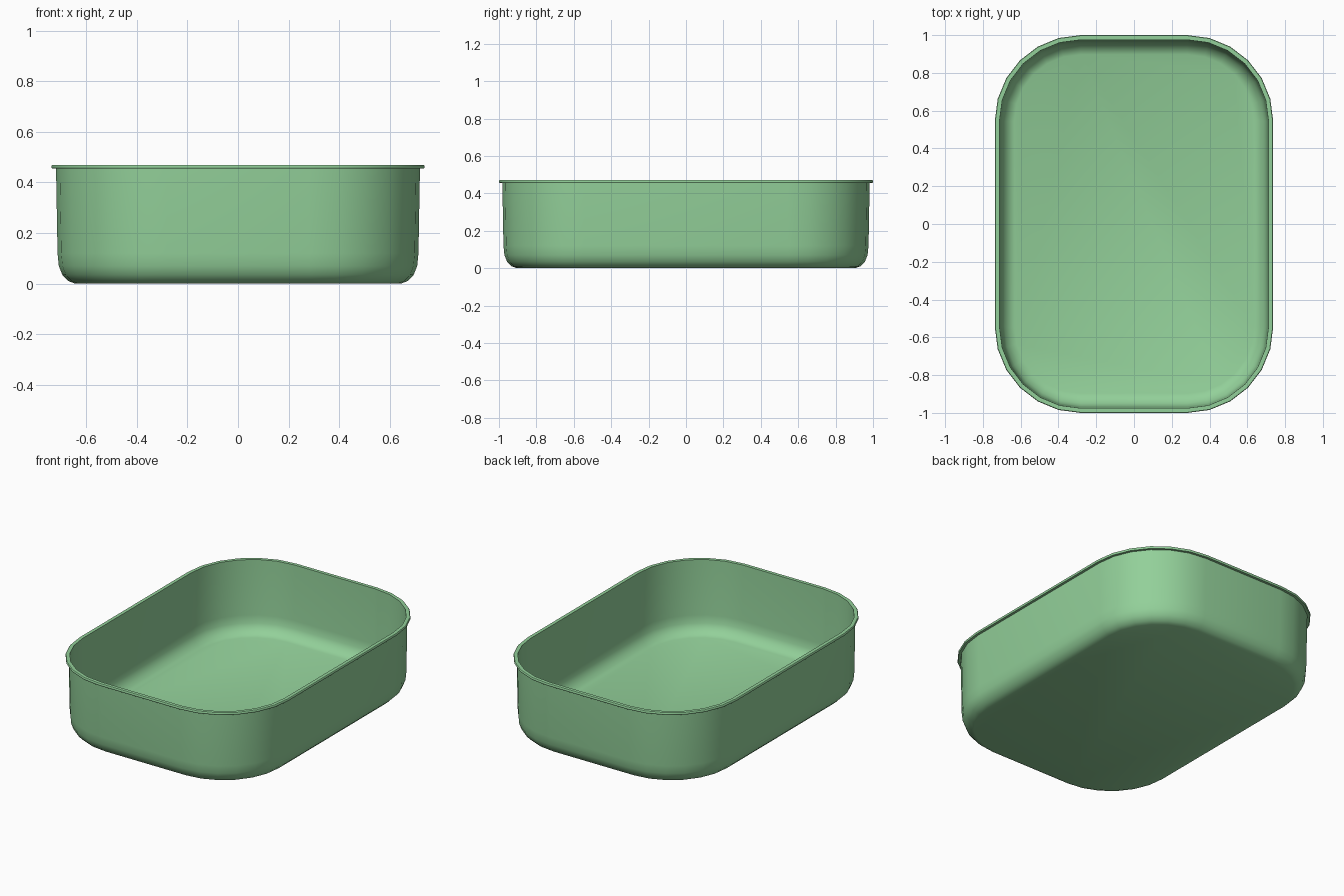
import bpy
import bmesh
from math import cos, sin, pi, radians

cube = bpy.data.objects.get("Cube")
if cube:
    bpy.data.objects.remove(cube, do_unlink=True)

HALF_X, HALF_Y, HEIGHT = 0.737, 1.0, 0.47
CORNER, STEPS, WALL = 0.455, 6, 0.008

# One green material
green = bpy.data.materials.new("soft green")
green.use_nodes = True
colour = (0.29, 0.63, 0.32, 1)
green.diffuse_color = colour
green.node_tree.nodes["Principled BSDF"].inputs["Base Color"].default_value = colour


def rounded_ring(bm, inset, z):
    """Rounded rectangle of vertices, inset from the rim outline."""
    cx, cy, r = HALF_X - CORNER, HALF_Y - CORNER, CORNER - inset
    ring = []
    for quarter, (sx, sy) in enumerate([(1, 1), (-1, 1), (-1, -1), (1, -1)]):
        for i in range(STEPS + 1):
            a = (quarter + i / STEPS) * pi / 2
            ring.append(bm.verts.new((sx * cx + r * cos(a), sy * cy + r * sin(a), z)))
    return ring


# Wall profile from base to lip: inset, height
wall = [(0.095, 0), (0.068, 0.01), (0.043, 0.035), (0.029, 0.07),
        (0.024, 0.12), (0.018, HEIGHT - 0.015)]
lip = [(0.003, HEIGHT - 0.015), (0, HEIGHT - 0.011), (0, HEIGHT - 0.004), (0.003, HEIGHT)]
inside = [(d + WALL, max(z, 0) + WALL * (z < 0.05)) for d, z in reversed(wall)]
inside[0] = (0.025, HEIGHT)

# Tray: outside wall, folded lip and inside wall in one loft
bm = bmesh.new()
rings = [rounded_ring(bm, d, z) for d, z in wall + lip + inside]
for low, high in zip(rings, rings[1:]):
    for i in range(len(low)):
        j = (i + 1) % len(low)
        bm.faces.new((low[i], low[j], high[j], high[i]))
bm.faces.new(rings[0][::-1])
bm.faces.new(rings[-1])
bmesh.ops.recalc_face_normals(bm, faces=bm.faces)

mesh = bpy.data.meshes.new("tray")
bm.to_mesh(mesh)
bm.free()
mesh.materials.append(green)
tray = bpy.data.objects.new("tray", mesh)
bpy.context.collection.objects.link(tray)

# Smooth walls with crisp lip edges
bpy.ops.object.select_all(action='DESELECT')
tray.select_set(True)
bpy.context.view_layer.objects.active = tray
bpy.ops.object.shade_smooth_by_angle(angle=radians(40))
